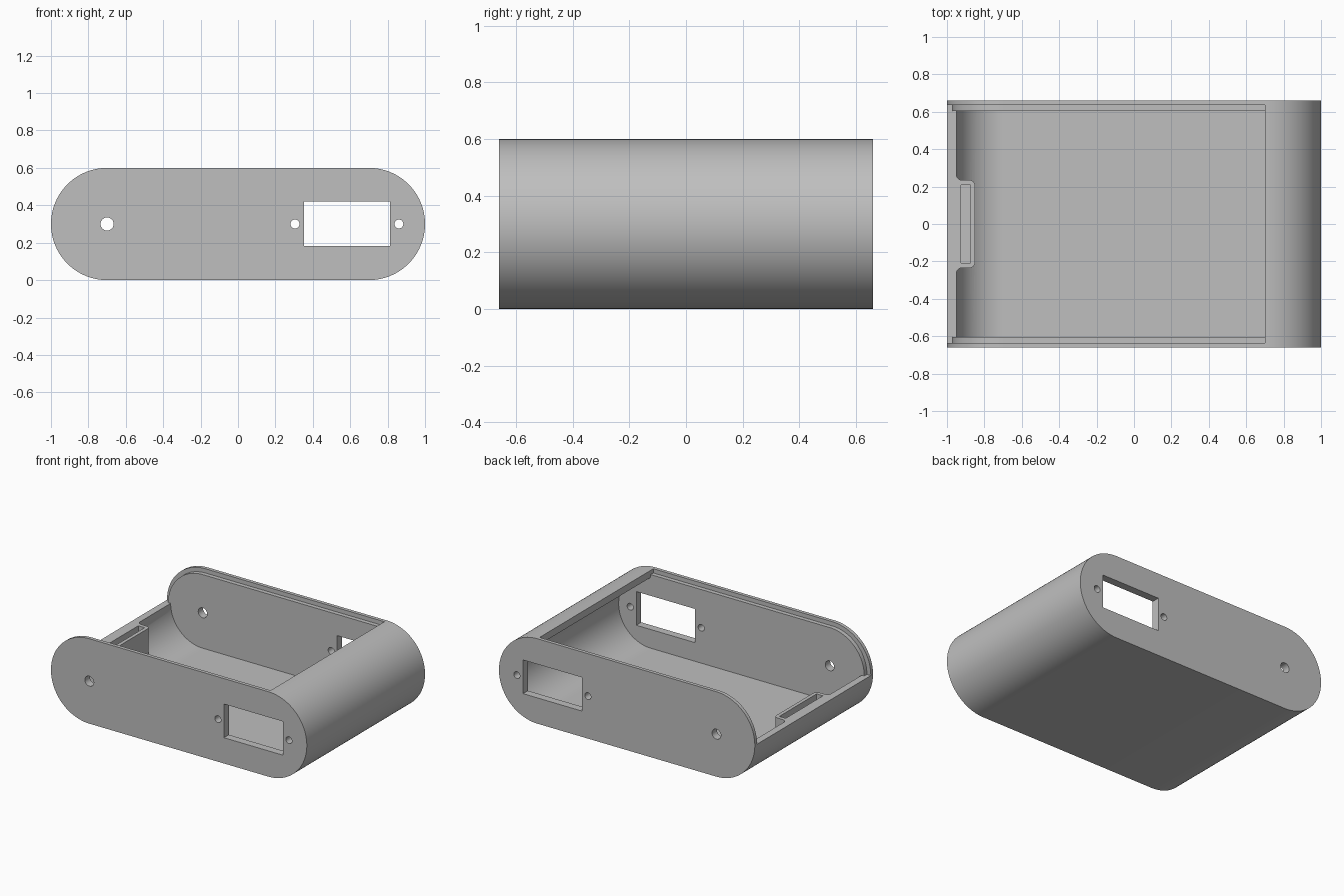
import bpy, bmesh
from math import pi, cos, sin, radians

if "Cube" in bpy.data.objects:
    bpy.data.objects.remove(bpy.data.objects["Cube"], do_unlink=True)

RADIUS, CENTRE = 0.3, 0.7      # stadium outline of the case
HALF_DEPTH = 0.66
GROOVE_Y, INNER_Y = 0.635, 0.605
RIM = 0.3                      # height of the open side wall

plastic = bpy.data.materials.new("grey_plastic")
plastic.use_nodes = True
GREY = (0.52, 0.52, 0.52, 1)
plastic.diffuse_color = GREY
plastic.node_tree.nodes["Principled BSDF"].inputs["Base Color"].default_value = GREY


def prism(name, points, depth):
    """Close a 3D outline into a solid by extruding it along depth."""
    bm = bmesh.new()
    face = bm.faces.new([bm.verts.new(p) for p in points])
    grown = bmesh.ops.extrude_face_region(bm, geom=[face])["geom"]
    bmesh.ops.translate(bm, vec=depth, verts=[v for v in grown if isinstance(v, bmesh.types.BMVert)])
    bmesh.ops.recalc_face_normals(bm, faces=bm.faces)
    mesh = bpy.data.meshes.new(name)
    bm.to_mesh(mesh)
    bm.free()
    mesh.materials.append(plastic)
    obj = bpy.data.objects.new(name, mesh)
    bpy.context.collection.objects.link(obj)
    return obj


def arc(cx, cy, r, start, end, n):
    return [(cx + r * cos(radians(start + (end - start) * i / n)),
             cy + r * sin(radians(start + (end - start) * i / n))) for i in range(n + 1)]


def stadium(name, inset, half):
    r = RADIUS - inset
    outline = arc(CENTRE, RADIUS, r, -90, 90, 48) + arc(-CENTRE, RADIUS, r, 90, 270, 48)
    return prism(name, [(x, -half, z) for x, z in outline], (0, 2 * half, 0))


def box(name, x0, x1, half, z0, z1):
    return prism(name, [(x0, -half, z0), (x1, -half, z0), (x1, -half, z1), (x0, -half, z1)],
                 (0, 2 * half, 0))


def cut(target, cutter):
    """Subtract the cutter from the target and remove it."""
    mod = target.modifiers.new("cut", 'BOOLEAN')
    mod.operation, mod.solver, mod.object = 'DIFFERENCE', 'EXACT', cutter
    bpy.ops.object.select_all(action='DESELECT')
    bpy.context.view_layer.objects.active = target
    target.select_set(True)
    bpy.ops.object.modifier_apply(modifier=mod.name)
    bpy.data.objects.remove(cutter, do_unlink=True)


# Hollow shell, leaving a filleted clip block standing against the side wall
case = stadium("case", 0, HALF_DEPTH)
cavity = stadium("cavity", 0.05, INNER_Y)
half_block = ([(-1.1, 0.265)] + arc(-0.92, 0.265, 0.03, 180, 270, 8)
              + arc(-0.88, 0.205, 0.03, 90, 0, 8))
block = half_block + [(x, -y) for x, y in reversed(half_block)]
cut(cavity, prism("clip_block", [(x, y, -0.1) for x, y in block], (0, 0, 0.6)))
cut(case, cavity)

# Sliding lid opening with a stepped ledge on each end plate
groove = box("groove", -1.2, CENTRE, GROOVE_Y, RIM, 0.8)
cut(groove, stadium("ledge", 0.03, 0.8))
cut(case, groove)
cut(case, box("opening", -1.2, CENTRE, INNER_Y, RIM, 0.8))

# Clip slot in the block
cut(case, box("clip_slot", -0.925, -0.875, 0.208, 0.18, 0.4))

# Socket window, screw holes and cable hole through both end plates
cut(case, box("window", 0.352, 0.812, 1, 0.182, 0.42))
for x, r in ((-0.7, 0.035), (0.305, 0.024), (0.86, 0.024)):
    ring = arc(x, RADIUS, r, 0, 345, 23)
    cut(case, prism("hole", [(px, -1, pz) for px, pz in ring], (0, 2, 0)))

bpy.ops.object.select_all(action='DESELECT')
case.select_set(True)
bpy.context.view_layer.objects.active = case
bpy.ops.object.shade_smooth_by_angle(angle=pi / 6)
